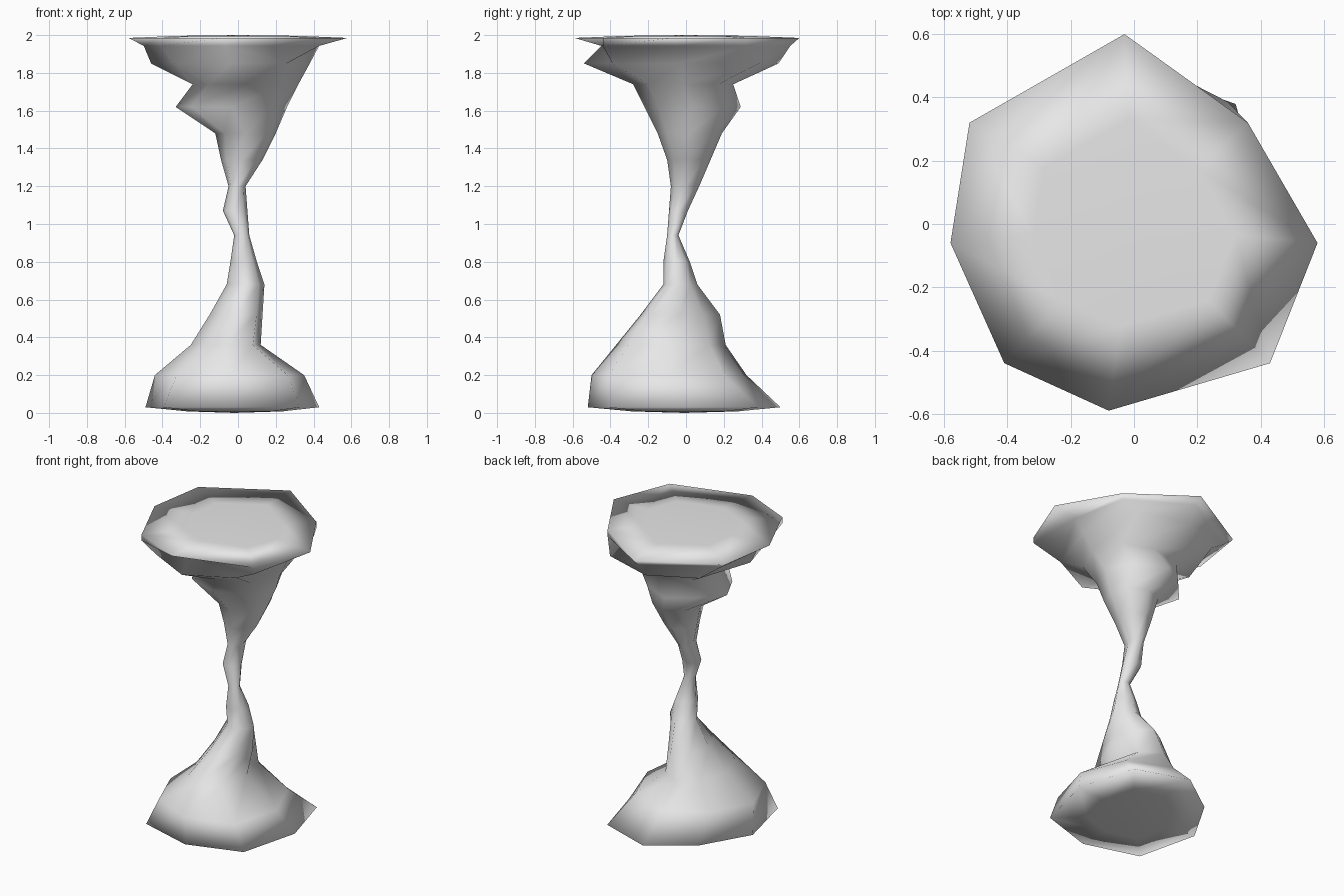
import bpy
import bmesh
from math import cos, sin, radians

default_cube = bpy.data.objects.get("Cube")
if default_cube:
    bpy.data.objects.remove(default_cube, do_unlink=True)

# One plain stone colour
stone = bpy.data.materials.new("light_grey_stone")
stone.use_nodes = True
stone_colour = (0.8, 0.8, 0.8, 1.0)
stone.diffuse_color = stone_colour
stone_shader = stone.node_tree.nodes["Principled BSDF"]
stone_shader.inputs["Base Color"].default_value = stone_colour

SIDES = 8
HUNDREDTH = 0.01

# Rough rings from foot to head, in hundredths:
# height, left-hand edge, right-hand edge, front edge, back edge
rings = [
    (3, -49, 43, -52, 50),
    (20, -44, 35, -50, 32),
    (36, -25, 12, -37, 21),
    (52, -15, 13, -24, 18),
    (68, -6, 14, -12, 6),
    (80, -4, 10, -12, 2),
    (94, -2, 6, -10, -4),
    (107, -8, 5, -9, 1),
    (120, -5, 4, -8, 7),
    (134, -9, 13, -10, 13),
    (148, -12, 20, -15, 19),
    (162, -33, 26, -22, 29),
    (174, -24, 32, -28, 25),
    (185, -46, 38, -54, 49),
]

# Weathering of the diagonal corners at some heights:
# back right, back left, front left, front right
weathering = {
    3: (1.08, 0.86, 1.12, 1.1),
    20: (1, 0.9, 1, 1.1),
    36: (1, 1, 0.9, 1.1),
    52: (0.8, 1, 0.85, 1.1),
    68: (0.8, 1, 0.85, 1),
    162: (0.9, 0.8, 1, 1),
    174: (1, 1.1, 1, 1),
    185: (1.13, 1, 1, 1),
}

# Irregular rim of the head, starting on the right-hand side
rim = [(58, -6), (36, 32), (-3, 60), (-52, 32),
       (-58, -6), (-41, -44), (-8, -59), (43, -44)]
# How far each rim corner is pulled in just below the lip
undercut = [0.74, 1, 0.92, 0.9, 0.86, 1, 0.76, 1]


def stretched_ring(height, x_low, x_high, y_low, y_high):
    """An eight-sided ring that fills the given extents."""
    corners = weathering.get(height, (1, 1, 1, 1))
    points = []
    for side in range(SIDES):
        angle = radians(side * 360 / SIDES)
        reach = corners[side // 2] if side % 2 else 1
        across = x_low + x_high + (x_high - x_low) * cos(angle) * reach
        along = y_low + y_high + (y_high - y_low) * sin(angle) * reach
        points.append((across / 2, along / 2, height))
    return points


def shrunk_ring(ring, scale, height):
    """A smaller copy of a ring, used to round off a flat end."""
    return [(point[0] * scale, point[1] * scale, height) for point in ring]


def build_loft(name, sections, bottom_tip, top_tip):
    """Skin a stack of rings and close both ends with shallow fans."""
    bm = bmesh.new()

    def add_point(point):
        return bm.verts.new([value * HUNDREDTH for value in point])

    loops = [[add_point(point) for point in section] for section in sections]
    foot, head = add_point(bottom_tip), add_point(top_tip)

    for side in range(SIDES):
        following = (side + 1) % SIDES
        for lower, upper in zip(loops, loops[1:]):
            bm.faces.new((lower[side], lower[following],
                          upper[following], upper[side]))
        bm.faces.new((loops[0][following], loops[0][side], foot))
        bm.faces.new((loops[-1][side], loops[-1][following], head))

    bmesh.ops.recalc_face_normals(bm, faces=bm.faces)
    for face in bm.faces:
        face.smooth = True

    mesh = bpy.data.meshes.new(name)
    bm.to_mesh(mesh)
    bm.free()
    mesh.materials.append(stone)
    pillar = bpy.data.objects.new(name, mesh)
    bpy.context.collection.objects.link(pillar)
    return pillar


# Underside, flared foot, thin neck and widening head
body = [stretched_ring(*ring) for ring in rings]
sections = [shrunk_ring(body[0], 0.55, 0.8)] + body

# Overhanging lip and gently domed top
sections.append([(x * pull, y * pull, 194.3)
                 for (x, y), pull in zip(rim, undercut)])
sections.append(shrunk_ring(rim, 1, 198.5))
sections.append(shrunk_ring(rim, 0.55, 199.6))
build_loft("rock_pillar", sections, (-2, -1, 0), (0, 0, 200))
